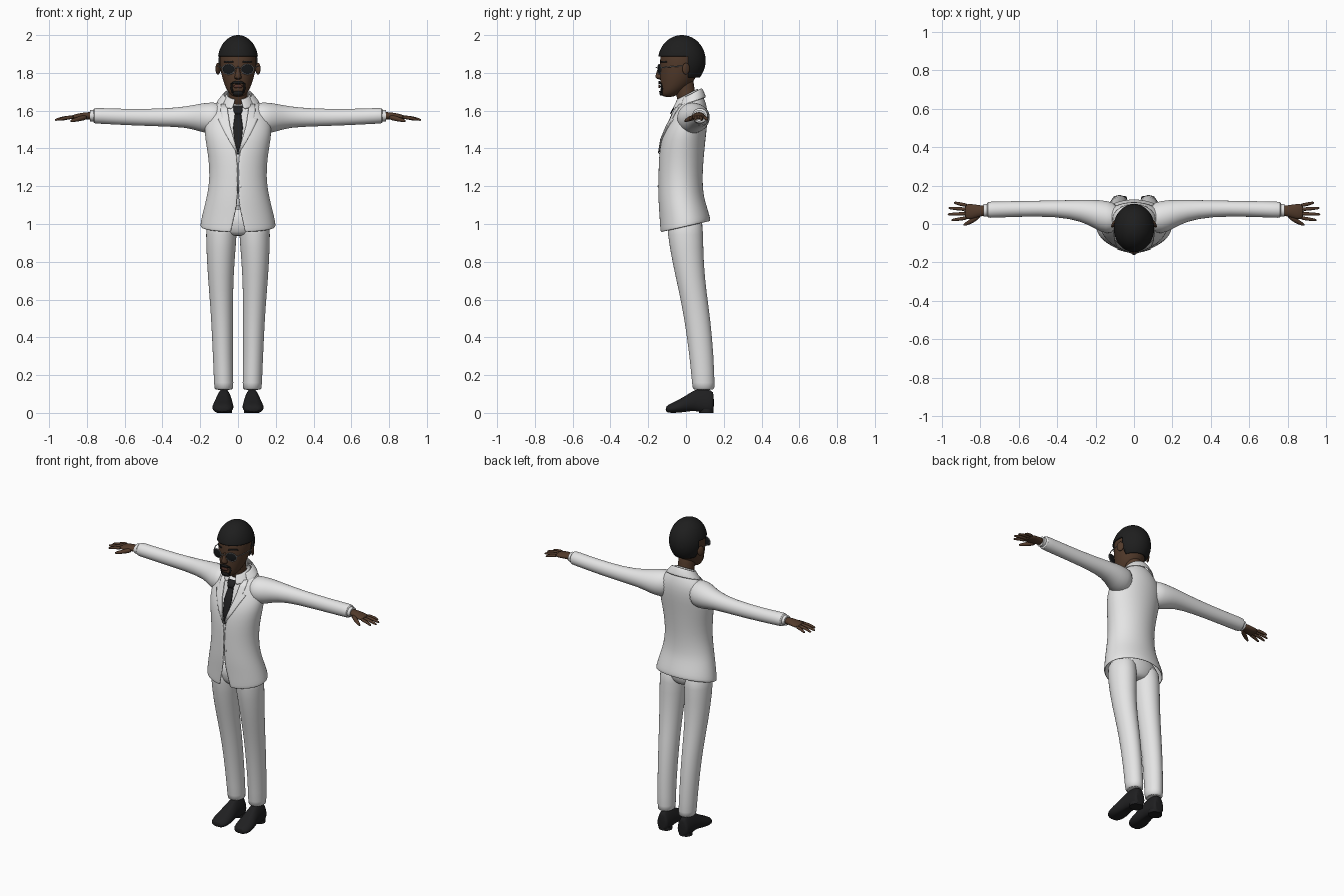
import bpy, bmesh, math
from mathutils import Vector, Matrix
from mathutils.bvhtree import BVHTree

if "Cube" in bpy.data.objects:
    bpy.data.objects.remove(bpy.data.objects["Cube"])


def material(name, r, g, b):
    m = bpy.data.materials.new(name)
    m.use_nodes = True
    m.diffuse_color = (r, g, b, 1)
    bsdf = m.node_tree.nodes["Principled BSDF"]
    bsdf.inputs["Base Color"].default_value = (r, g, b, 1)
    bsdf.inputs["Roughness"].default_value = 0.7
    return m


WHITE = material("white_cloth", 0.78, 0.78, 0.78)
SKIN = material("brown_skin", 0.085, 0.043, 0.024)
LIP = material("lip_brown", 0.09, 0.035, 0.025)
HAIR = material("black_hair", 0.013, 0.013, 0.013)
BLACK = material("black_leather", 0.014, 0.014, 0.015)
LENS = material("dark_lens", 0.008, 0.009, 0.01)
METAL = material("grey_metal", 0.35, 0.35, 0.35)


def finish(name, bm, mat, mirror=False, subsurf=0, thick=0, angle=50):
    mesh = bpy.data.meshes.new(name)
    bmesh.ops.recalc_face_normals(bm, faces=bm.faces)
    bm.to_mesh(mesh)
    bm.free()
    ob = bpy.data.objects.new(name, mesh)
    bpy.context.collection.objects.link(ob)
    mesh.materials.append(mat)
    bpy.ops.object.select_all(action="DESELECT")
    ob.select_set(True)
    bpy.context.view_layer.objects.active = ob
    bpy.ops.object.shade_smooth_by_angle(angle=math.radians(angle))
    if thick:
        s = ob.modifiers.new("thickness", "SOLIDIFY")
        s.thickness, s.offset = thick, -1
    if subsurf:
        ob.modifiers.new("smooth", "SUBSURF").levels = subsurf
        ob.modifiers["smooth"].render_levels = subsurf
    if mirror:
        ob.modifiers.new("mirror", "MIRROR").use_clip = False
    return ob


def ring(c, u, v, n=28, gap=0.0):
    """Ellipse around c, starting at -v, optionally open there by a gap angle."""
    c, u, v = Vector(c), Vector(u), Vector(v)
    steps = n if gap else n + 1
    angles = [gap + (2 * math.pi - 2 * gap) * i / (steps - 1) for i in range(n)]
    return [c + u * math.sin(a) - v * math.cos(a) for a in angles]


def loft_bm(rings, closed=True, caps=True):
    bm = bmesh.new()
    rows = [[bm.verts.new(p) for p in r] for r in rings]
    n = len(rows[0])
    for a, b in zip(rows, rows[1:]):
        for i in range(n if closed else n - 1):
            j = (i + 1) % n
            bm.faces.new((a[i], a[j], b[j], b[i]))
    if closed and caps:
        bm.faces.new(rows[0])
        bm.faces.new(rows[-1])
    return bm


def loft(name, rings, mat, closed=True, caps=True, **kw):
    return finish(name, loft_bm(rings, closed, caps), mat, **kw)


def flat(z, cx, cy, rx, ry, tilt=0.0, w=0.0):
    return ring((cx, cy, z), (rx, 0, 0), (0, ry, ry * tilt), gap=math.asin(w / rx))


def across(x, cy, cz, ry, rz):
    return ring((x, cy, cz), (0, ry, 0), (0, 0, rz), 20)


def tube(name, pts, radii, mat, n=10, **kw):
    pts = [Vector(p) for p in pts]
    rings = []
    for i, p in enumerate(pts):
        t = (pts[min(i + 1, len(pts) - 1)] - pts[max(i - 1, 0)]).normalized()
        u = t.cross(Vector((0, 0, 1))).normalized()
        rings.append(ring(p, u * radii[i], t.cross(u) * radii[i], n))
    return loft(name, rings, mat, **kw)


def blob(name, loc, size, mat, rot_z=0.0, **kw):
    bm = bmesh.new()
    bmesh.ops.create_uvsphere(bm, u_segments=24, v_segments=14, radius=1)
    bm.transform(Matrix.Translation(loc) @ Matrix.Rotation(rot_z, 4, "Z") @ Matrix.Diagonal((*size, 1)))
    return finish(name, bm, mat, **kw)


def strip(name, rows, tree, lift, mat, cols=6, **kw):
    """Band of (z, x0, x1) rows laid on the front of a surface."""
    rings = []
    for z, x0, x1 in rows:
        row = []
        for i in range(cols):
            p = Vector((x0 + (x1 - x0) * i / (cols - 1), -1, z))
            hit = tree.ray_cast(p, Vector((0, 1, 0)))[0]
            hit = hit or tree.find_nearest(p + Vector((0, 0.9, 0)))[0]
            row.append(Vector((p.x, hit.y - lift, z)))
        rings.append(row)
    return loft(name, rings, mat, closed=False, thick=0.006, **kw)


# Jacket body: z, centre y, half width, half depth, tilt, front opening
jacket = [(.985, -.005, .2, .133, .22, .035), (1.0, -.005, .2, .135, .21, .033),
          (1.05, -.012, .19, .13, .15, .02), (1.11, -.022, .175, .124, .08, .004),
          (1.16, -.028, .163, .12, .03, .001), (1.25, -.03, .15, .117, 0, .001),
          (1.36, -.025, .158, .12, 0, .001), (1.45, -.015, .175, .12, .08, .024),
          (1.52, 0, .18, .115, .18, .042), (1.58, .015, .165, .1, .25, .052),
          (1.63, .02, .13, .083, .22, .058), (1.662, .022, .088, .063, .4, .058)]
loft("jacket_body", [flat(z, 0, *r) for z, *r in jacket], WHITE, closed=False, subsurf=1, thick=.007)
jacket_tree = BVHTree.FromBMesh(loft_bm([flat(z, 0, *r[:4]) for z, *r in jacket]))

# Shirt inside the jacket
shirt = [flat(z, 0, cy, rx * .93, ry * .93, t) for z, cy, rx, ry, t, w in jacket[4:]]
shirt_tree = BVHTree.FromBMesh(loft_bm(shirt))
loft("shirt", shirt, WHITE, subsurf=1)

# Collars
loft("shirt_collar", [flat(1.635, 0, .003, .09, .082, .35, .03), flat(1.668, 0, .006, .072, .066, .45, .02),
                      flat(1.69, 0, .006, .06, .056, .5, .014)], WHITE, closed=False, subsurf=1, thick=.006)
loft("jacket_collar", [flat(1.645, 0, .026, .115, .082, .3, .085), flat(1.672, 0, .024, .09, .07, .45, .07),
                       flat(1.69, 0, .022, .076, .062, .5, .062)], WHITE, closed=False, subsurf=1, thick=.006)
strip("lapels", [(1.375, .002, .006), (1.45, .022, .052), (1.52, .042, .088), (1.555, .048, .105),
                 (1.562, .049, .085), (1.6, .055, .092), (1.635, .058, .09)],
      jacket_tree, .006, WHITE, mirror=True)

# Tie
strip("tie", [(1.37, -.006, .006), (1.43, -.018, .018), (1.51, -.026, .026), (1.585, -.016, .016)],
      shirt_tree, .007, BLACK)
strip("tie_knot", [(1.583, -.015, .015), (1.6, -.024, .024), (1.628, -.026, .026)], shirt_tree, .016, BLACK)

# Jacket button
blob("jacket_button", (.012, -.147, 1.2), (.007, .003, .007), WHITE)

# Sleeves and cuffs
sleeve = [(.07, .03, 1.565, .075, .08), (.15, .035, 1.56, .088, .085), (.2, .05, 1.563, .077, .075),
          (.27, .07, 1.567, .057, .056), (.4, .081, 1.563, .042, .047), (.6, .079, 1.566, .041, .043),
          (.74, .074, 1.573, .043, .042), (.762, .074, 1.573, .042, .041), (.766, .074, 1.573, .034, .033)]
loft("sleeves", [across(*r) for r in sleeve], WHITE, mirror=True, subsurf=1)
loft("shirt_cuffs", [across(x, .071, 1.573, .033, .03) for x in (.75, .775, .783)], WHITE, mirror=True)

# Hands
palm = [(.76, .07, 1.573, .024, .02), (.8, .068, 1.573, .029, .02), (.85, .065, 1.568, .041, .017),
        (.885, .064, 1.564, .04, .011)]
loft("palms", [across(*r) for r in palm], SKIN, mirror=True, subsurf=1)
fingers = {"index": (.032, .02, .95), "middle": (.054, .05, .97), "ring": (.076, .083, .965), "little": (.096, .111, .938)}
for label, (y0, y1, tip) in fingers.items():
    mid = .5 * (.87 + tip)
    tube(label + "_fingers", [(.865, y0, 1.566), (mid, .5 * (y0 + y1), 1.563), (tip - .006, y1, 1.552), (tip, y1, 1.55)],
         (.011, .0095, .0075, .003), SKIN, mirror=True, subsurf=1)
tube("thumbs", [(.8, .05, 1.567), (.84, .018, 1.557), (.878, -.002, 1.547), (.888, -.006, 1.544)],
     (.016, .014, .009, .004), SKIN, mirror=True, subsurf=1)

# Trousers
leg = [(.12, .075, .093, .05, .058), (.135, .075, .093, .051, .059), (.3, .08, .083, .053, .064),
       (.5, .084, .06, .058, .069), (.65, .09, .034, .064, .073), (.8, .092, .01, .073, .083),
       (.95, .088, -.004, .083, .095), (1.06, .085, -.008, .08, .095)]
loft("trouser_legs", [flat(*r) for r in leg], WHITE, mirror=True, subsurf=1)
hips = [(.935, .05, .06), (.955, .12, .08), (1.0, .163, .094), (1.1, .15, .095)]
loft("trouser_hips", [flat(z, 0, -.005, rx, ry) for z, rx, ry in hips], WHITE, subsurf=1)

# Shoes: y, centre x, half width, bottom, top
shoe = [(.148, .073, .03, .006, .1), (.138, .073, .038, 0, .12), (.09, .074, .042, 0, .128),
        (.05, .075, .043, .012, .125), (.01, .077, .047, .008, .098), (-.04, .08, .054, 0, .068),
        (-.085, .081, .047, 0, .048), (-.108, .081, .028, .004, .034)]
rings = []
for y, cx, w, z0, z1 in shoe:
    r = ring((cx, y, (z0 + z1) / 2), (w, 0, 0), (0, 0, (z1 - z0) / 2 * 1.12))
    for p in r:
        p.z = min(max(p.z, z0), z1)
        p.x = cx + (p.x - cx) * (1.2 - .45 * (p.z - z0) / .12)
    rings.append(r)
loft("shoes", rings, BLACK, mirror=True, subsurf=1)
loft("shoe_heels", [flat(z, .073, .108, .042, .038) for z in (0, .02)], BLACK, mirror=True)

# Neck and head
loft("neck", [flat(1.61, 0, .02, .06, .058), flat(1.67, 0, .004, .05, .052), flat(1.72, 0, -.01, .05, .052),
              flat(1.8, 0, -.02, .055, .06)], SKIN, subsurf=1)
skull = [(1.672, -.095, .018, .02), (1.682, -.088, .038, .042), (1.705, -.072, .057, .061),
         (1.735, -.055, .071, .08), (1.77, -.044, .083, .094), (1.81, -.036, .092, .102),
         (1.85, -.032, .097, .106), (1.9, -.03, .097, .107), (1.95, -.027, .08, .09), (1.98, -.025, .045, .055)]
skull = [flat(z, 0, *r) for z, *r in skull]
face_tree = BVHTree.FromBMesh(loft_bm(skull))
loft("head", skull, SKIN, subsurf=1)
nose = [(1.765, -.135, .012, .012), (1.772, -.139, .021, .022), (1.785, -.139, .017, .024),
        (1.81, -.135, .01, .019), (1.84, -.131, .008, .012)]
loft("nose", [flat(z, 0, *r) for z, *r in nose], SKIN, subsurf=1)
blob("ears", (.106, .0, 1.822), (.009, .022, .031), SKIN, rot_z=.5, mirror=True)

# Lips and facial hair
strip("lips", [(1.72, -.014, .014), (1.729, -.025, .025), (1.738, -.014, .014)], face_tree, .006, LIP)
strip("moustache", [(1.743, -.036, .036), (1.75, -.032, .032), (1.758, -.014, .014)], face_tree, .004, HAIR, cols=12)
strip("goatee_sides", [(1.695, .02, .03), (1.72, .03, .038), (1.745, .03, .036)], face_tree, .003, HAIR, mirror=True)
strip("goatee_chin", [(1.681, -.02, .02), (1.693, -.028, .028), (1.705, -.016, .016)], face_tree, .004, HAIR)
strip("eyebrows", [(1.856, .025, .075), (1.864, .028, .07)], face_tree, .003, HAIR, mirror=True)

# Hair cap, trimmed along the hairline
bm = bmesh.new()
bmesh.ops.create_uvsphere(bm, u_segments=40, v_segments=28, radius=1)
bm.transform(Matrix.Translation((0, -.022, 1.865)) @ Matrix.Diagonal((.107, .126, .135, 1)))
for co, no in (((0, 0, 1.888), (0, 0, 1)), ((0, .012, 0), (0, 1, 0)), ((0, 0, 1.775), (0, 0, 1))):
    bmesh.ops.bisect_plane(bm, geom=bm.verts[:] + bm.edges[:] + bm.faces[:], plane_co=co, plane_no=no)
trim = []
for f in bm.faces:
    c = f.calc_center_median()
    if c.z < 1.775 or (c.z < 1.888 and c.y < .012):
        trim.append(f)
bmesh.ops.delete(bm, geom=trim, context="FACES")
finish("hair", bm, HAIR, thick=.012)

# Sunglasses
blob("lenses", (.05, -.14, 1.819), (.032, .004, .026), LENS, rot_z=.25, mirror=True)
rim = [Vector((.05 + .033 * math.cos(a), -.141 + .0085 * math.cos(a), 1.819 + .027 * math.sin(a)))
       for a in [i * math.pi / 12 for i in range(25)]]
tube("lens_rims", rim, [.0025] * len(rim), METAL, n=6, mirror=True)
tube("glasses_bridge", [(-.018, -.15, 1.825), (0, -.158, 1.829), (.018, -.15, 1.825)], [.0025] * 3, METAL, n=6)
tube("glasses_arms", [(.083, -.132, 1.828), (.1, -.09, 1.832), (.108, -.03, 1.836), (.108, .005, 1.834)],
     [.0028] * 4, METAL, n=6, mirror=True)
